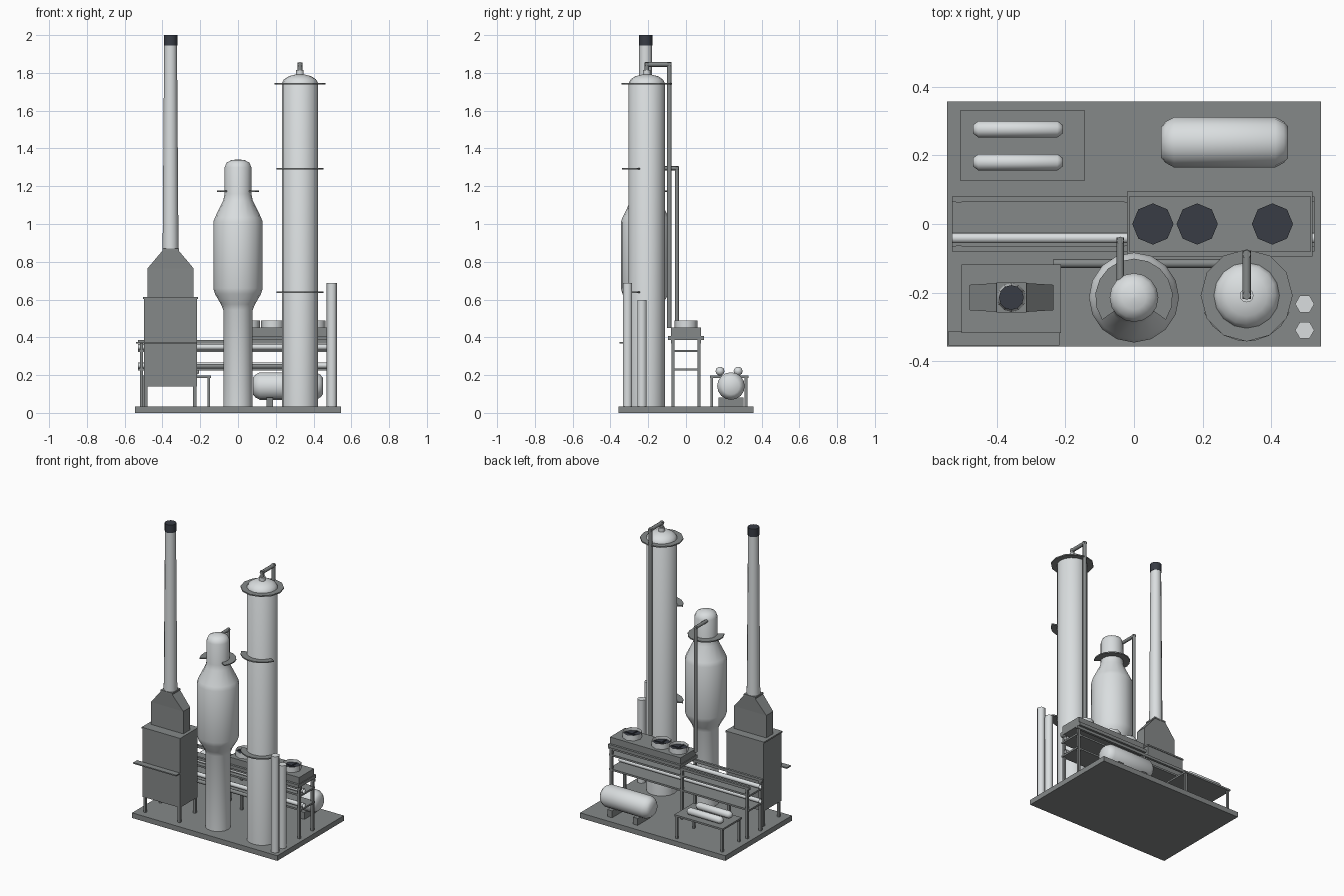
import bpy, bmesh, math
from mathutils import Vector

if "Cube" in bpy.data.objects:
    bpy.data.objects.remove(bpy.data.objects["Cube"])


def material(name, r, g, b):
    m = bpy.data.materials.new(name)
    m.diffuse_color = (r, g, b, 1)
    m.use_nodes = True
    m.node_tree.nodes["Principled BSDF"].inputs["Base Color"].default_value = m.diffuse_color
    return m


LIGHT = material("light_grey", 0.70, 0.73, 0.74)
GREY = material("mid_grey", 0.235, 0.25, 0.25)
DARK = material("dark_slate", 0.04, 0.046, 0.06)


def finish(name, bm, mat, smooth=False):
    bmesh.ops.recalc_face_normals(bm, faces=bm.faces)
    me = bpy.data.meshes.new(name)
    bm.to_mesh(me)
    bm.free()
    ob = bpy.data.objects.new(name, me)
    bpy.context.collection.objects.link(ob)
    me.materials.append(mat)
    if smooth:
        bpy.ops.object.select_all(action='DESELECT')
        ob.select_set(True)
        bpy.context.view_layer.objects.active = ob
        bpy.ops.object.shade_smooth_by_angle(angle=math.radians(62))
    return ob


def box(name, x0, x1, y0, y1, z0, z1, mat):
    bm = bmesh.new()
    bmesh.ops.create_cube(bm, size=1)
    for v in bm.verts:
        v.co = ((x0 + x1) / 2 + v.co.x * (x1 - x0),
                (y0 + y1) / 2 + v.co.y * (y1 - y0),
                (z0 + z1) / 2 + v.co.z * (z1 - z0))
    return finish(name, bm, mat)


def lathe(name, profile, x, y, z, mat, sides=16, axis='Z', caps=True, smooth=True):
    """Revolve (radius, height) points about an axis through x, y, z."""
    bm = bmesh.new()
    rings = []
    for r, h in profile:
        ring = []
        for i in range(sides):
            a = 2 * math.pi * i / sides
            p = Vector((r * math.cos(a), r * math.sin(a), h))
            if axis == 'X':
                p = Vector((p.z, p.x, p.y))
            ring.append(bm.verts.new(p + Vector((x, y, z))))
        rings.append(ring)
    for a, b in zip(rings, rings[1:]):
        for i in range(sides):
            j = (i + 1) % sides
            bm.faces.new((a[i], a[j], b[j], b[i]))
    if caps:
        bm.faces.new(rings[0])
        bm.faces.new(rings[-1])
    return finish(name, bm, mat, smooth)


def pipe(name, points, r, mat, sides=8):
    """Straight round segments joined with short overlaps at the corners."""
    bm = bmesh.new()
    for a, b in zip(points, points[1:]):
        a, b = Vector(a), Vector(b)
        d = b - a
        geo = bmesh.ops.create_cone(bm, cap_ends=True, segments=sides, radius1=r,
                                    radius2=r, depth=d.length + r * 1.6)
        rot = d.to_track_quat('Z', 'Y')
        for v in geo['verts']:
            v.co = rot @ v.co + (a + b) / 2
    return finish(name, bm, mat, True)


def walkway(name, x, y, z, r0, r1, start, end, steps=12, t=0.008):
    """Ring or part-ring platform between two angles in degrees."""
    bm = bmesh.new()
    rows = []
    for i in range(steps + 1):
        a = math.radians(start + (end - start) * i / steps)
        rows.append([bm.verts.new((x + r * math.cos(a), y + r * math.sin(a), z + h))
                     for r, h in ((r0, 0), (r1, 0), (r1, t), (r0, t))])
    for a, b in zip(rows, rows[1:]):
        for k in range(4):
            bm.faces.new((a[k], a[(k + 1) % 4], b[(k + 1) % 4], b[k]))
    if end - start < 360:
        bm.faces.new(rows[0])
        bm.faces.new(rows[-1])
    else:
        bmesh.ops.remove_doubles(bm, verts=bm.verts, dist=1e-5)
    return finish(name, bm, GREY)


DECK = 0.035
box("base_slab", -0.545, 0.545, -0.357, 0.357, 0, DECK, GREY)

# Furnace: box on legs, rim, side walkway, tapered hood and stack
FX, FY = -0.357, -0.214
box("furnace_body", -0.497, -0.217, -0.313, -0.122, 0.14, 0.605, GREY)
box("furnace_rim", -0.502, -0.213, -0.317, -0.118, 0.603, 0.613, GREY)
box("furnace_walkway", -0.54, -0.217, -0.353, -0.311, 0.368, 0.376, GREY)
for x in (-0.486, -0.229):
    for y in (-0.3, -0.134):
        box("furnace_leg", x - 0.008, x + 0.008, y - 0.008, y + 0.008, DECK, 0.14, GREY)
box("convection_box", FX - 0.122, FX + 0.122, FY - 0.037, FY + 0.037, 0.613, 0.765, GREY)
bm = bmesh.new()
bmesh.ops.create_cube(bm, size=2)
for v in bm.verts:
    top = v.co.z > 0
    v.co = (FX + v.co.x * (0.042 if top else 0.122),
            FY + v.co.y * (0.042 if top else 0.037), 0.86 if top else 0.765)
finish("stack_hood", bm, GREY)
box("stack_collar", FX - 0.044, FX + 0.044, FY - 0.044, FY + 0.044, 0.86, 0.87, GREY)
lathe("stack", [(0.042, 0.87), (0.034, 1.95)], FX, FY, 0, LIGHT, 12)
lathe("stack_tip", [(0.036, 1.945), (0.036, 2.0)], FX, FY, 0, DARK, 12)

# Reactor vessel with bulged middle and domed neck
RX, RY = 0.0, -0.214
lathe("reactor", [(0.078, DECK), (0.078, 0.545), (0.09, 0.575), (0.122, 0.63), (0.131, 0.66),
                  (0.131, 1.01), (0.122, 1.035), (0.078, 1.125), (0.071, 1.16), (0.071, 1.3),
                  (0.06, 1.325), (0.035, 1.338), (0.003, 1.342)], RX, RY, 0, LIGHT)
walkway("reactor_walkway", RX, RY, 1.17, 0.065, 0.113, -35, 215)
pipe("reactor_pipe", [(-0.04, -0.16, 1.295), (-0.04, -0.048, 1.295), (-0.04, -0.048, 0.46)],
     0.011, GREY)

# Tall column with walkways and overhead pipe
CX, CY = 0.328, -0.208
lathe("column", [(0.096, DECK), (0.096, 1.745), (0.085, 1.766), (0.06, 1.782),
                 (0.03, 1.79), (0.003, 1.793)], CX, CY, 0, LIGHT)
lathe("column_nozzle", [(0.02, 1.785), (0.02, 1.815)], CX, CY, 0, LIGHT, 12)
walkway("column_top_walkway", CX, CY, 1.738, 0.09, 0.134, 0, 360)
for z in (1.289, 0.634):
    walkway("column_walkway", CX, CY, z, 0.09, 0.134, 202, 338, 7)
pipe("column_pipe", [(CX, CY, 1.8), (CX, CY, 1.845), (CX, -0.088, 1.845), (CX, -0.088, 0.46)],
     0.0125, GREY)

# Slim hexagonal vessels
for y, top in ((-0.309, 0.687), (-0.233, 0.597)):
    lathe("slim_vessel", [(0.028, DECK), (0.028, top)], 0.497, y, 0, LIGHT, 6)

# Pipe rack: posts, two solid trays, top side beams and pipe runs
for x in (-0.51, -0.02, 0.51):
    for s in (-1, 1):
        box("rack_post", x - 0.008, x + 0.008, s * 0.07 - 0.008, s * 0.07 + 0.008,
            DECK, 0.385, GREY)
for z in (0.23, 0.328):
    box("rack_tray", -0.53, 0.525, -0.076, 0.076, z - 0.006, z + 0.006, GREY)
    lathe("rack_pipe", [(0.015, -0.53), (0.015, 0.525)], 0, -0.041, z + 0.021, LIGHT,
          8, 'X', False)
for s in (-1, 1):
    box("rack_side_beam", -0.53, 0.525, s * 0.072 - 0.008, s * 0.072 + 0.008,
        0.368, 0.386, GREY)
lathe("transfer_pipe", [(0.013, -0.235), (0.013, 0.25)], 0, -0.115, 0.247, GREY, 8, 'X', False)

# Air cooler with three open fan shrouds
box("cooler_frame", -0.02, 0.52, -0.095, 0.095, 0.386, 0.408, GREY)
box("cooler_box", -0.015, 0.515, -0.08, 0.08, 0.408, 0.452, GREY)
for x in (0.055, 0.184, 0.403):
    lathe("fan_shroud", [(0.061, 0.45), (0.061, 0.49)], x, 0, 0, LIGHT, 8, caps=False)
    lathe("fan_disc", [(0.06, 0.45), (0.06, 0.47)], x, 0, 0, DARK, 8, smooth=False)
    for w, d in ((0.053, 0.004), (0.004, 0.053)):
        box("fan_blade", x - w, x + w, -d, d, 0.47, 0.474, DARK)

# Horizontal drum on saddles
lathe("drum", [(0.045, -0.185), (0.06, -0.172), (0.073, -0.148),
               (0.073, 0.148), (0.06, 0.172), (0.045, 0.185)],
      0.264, 0.238, 0.142, LIGHT, 16, 'X')
for x in (0.168, 0.36):
    box("drum_saddle", x - 0.018, x + 0.018, 0.172, 0.304, DECK, 0.082, GREY)

# Exchanger table with two small shells
box("table_top", -0.507, -0.143, 0.126, 0.33, 0.185, 0.197, GREY)
for x in (-0.495, -0.155):
    for y in (0.137, 0.318):
        box("table_leg", x - 0.007, x + 0.007, y - 0.007, y + 0.007, DECK, 0.186, GREY)
for y in (0.18, 0.276):
    lathe("exchanger", [(0.012, -0.131), (0.024, -0.115), (0.024, 0.115), (0.012, 0.131)],
          -0.338, y, 0.221, LIGHT, 10, 'X')
